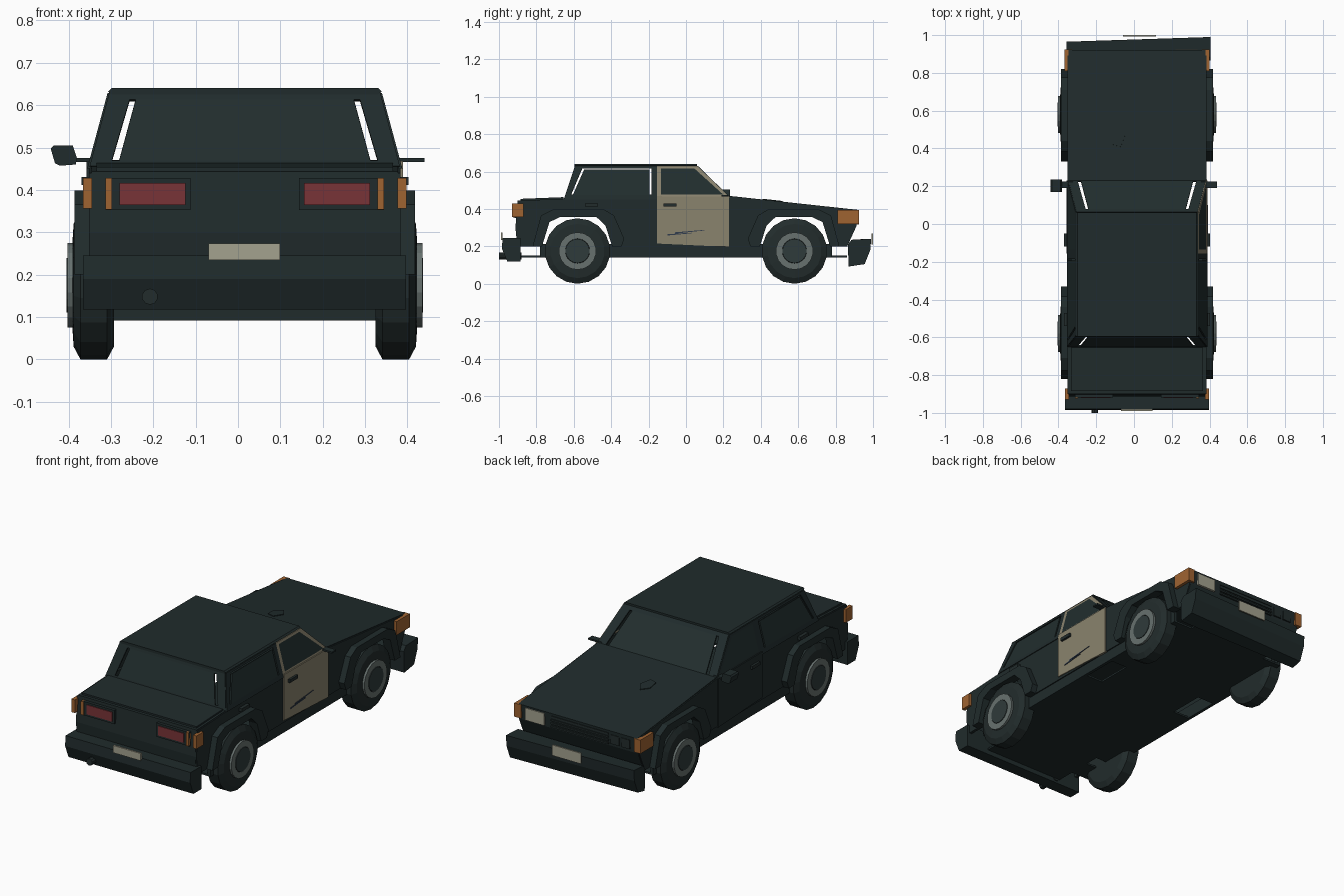
import bpy, bmesh, math
from mathutils import Vector

if "Cube" in bpy.data.objects:
    bpy.data.objects.remove(bpy.data.objects["Cube"])

C = 0.016          # centre line of the body
HALF = 0.368       # half width of the body


def material(name, r, g, b):
    m = bpy.data.materials.new(name)
    m.use_nodes = True
    m.diffuse_color = (r, g, b, 1)
    m.node_tree.nodes["Principled BSDF"].inputs["Base Color"].default_value = (r, g, b, 1)
    return m


BODY = material("dark_paint", .0145, .0245, .025)
GLASS = material("dark_glass", .0155, .027, .027)
TIRE = material("tire_rubber", .016, .025, .025)
HUB = material("hub_metal", .028, .043, .043)
RIM = material("rim_grey", .135, .165, .158)
BEIGE = material("beige_door_paint", .255, .228, .155)
PALE = material("pale_plate", .37, .36, .275)
AMBER = material("amber_lens", .345, .125, .031)
RED = material("red_lens", .19, .034, .038)
SCUFF = material("blue_scuff", .03, .045, .075)


def finish(name, bm, mat):
    bmesh.ops.recalc_face_normals(bm, faces=bm.faces)
    me = bpy.data.meshes.new(name)
    bm.to_mesh(me)
    bm.free()
    me.materials.append(mat)
    ob = bpy.data.objects.new(name, me)
    bpy.context.collection.objects.link(ob)
    return ob


def prism(name, pts, a, b, mat, axis="x"):
    """Extrude a profile (y,z) along x, or (x,z) along y, from a to b."""
    bm = bmesh.new()
    put = (lambda p, t: (t, p[0], p[1])) if axis == "x" else (lambda p, t: (p[0], t, p[1]))
    ends = [[bm.verts.new(put(p, t)) for p in pts] for t in (a, b)]
    for e in ends:
        bm.faces.new(e)
    for i in range(len(pts)):
        j = (i + 1) % len(pts)
        bm.faces.new((ends[0][i], ends[0][j], ends[1][j], ends[1][i]))
    return finish(name, bm, mat)


def box(name, x, y, z, mat):
    return prism(name, [(y[0], z[0]), (y[1], z[0]), (y[1], z[1]), (y[0], z[1])], x[0], x[1], mat)


def panel(name, outer, mat, inner=None):
    """Thin flat panel, with an opening where an inner loop is given."""
    bm = bmesh.new()
    o = [bm.verts.new(p) for p in outer]
    if inner:
        n = [bm.verts.new(p) for p in inner]
        for i in range(len(o)):
            j = (i + 1) % len(o)
            bm.faces.new((o[i], o[j], n[j], n[i]))
    else:
        bm.faces.new(o)
    ob = finish(name, bm, mat)
    mod = ob.modifiers.new("thickness", "SOLIDIFY")
    mod.thickness, mod.offset = .008, 0


def lathe(name, profile, x, side, y, z, mat, n=18):
    """Spin (offset, radius) points round a wheel axle."""
    bm = bmesh.new()
    rings = []
    for off, r in profile:
        rings.append([bm.verts.new((x + side * off, y + r * math.sin(2 * math.pi * k / n),
                                    z + r * math.cos(2 * math.pi * k / n))) for k in range(n)])
    for p, q in zip(rings, rings[1:]):
        for k in range(n):
            bm.faces.new((p[k], p[k - 1], q[k - 1], q[k]))
    bm.faces.new(rings[0])
    bm.faces.new(rings[-1])
    return finish(name, bm, mat)


def flip(pts):
    return [(-y, z) for y, z in pts]


# Wheel arch opening and flare outline, rear to front
arch = [(-.77, .2), (-.73, .33), (-.67, .358), (-.48, .358), (-.43, .31), (-.395, .2)]
flare = [(-.82, .2), (-.775, .365), (-.71, .398), (-.44, .398), (-.385, .365), (-.33, .24), (-.345, .2)]
wall = [(-.9, .2), (-.91, .3), (-.9, .44), (-.65, .452), (.235, .465), (.92, .392), (.91, .31), (.86, .2)]
wall += flip(arch) + arch[::-1]


def half_at(z):
    return HALF - (z - .45) * .27


for s, label in ((-1, "right"), (1, "left")):
    def X(d):
        return C + s * d

    def side(pts):
        return [(X(half_at(z)), y, z) for y, z in pts]

    # Lower sides, sills, outer floor pieces and doors
    door_mat = BEIGE if s > 0 else BODY
    prism(label + "_body_side", wall, X(.352), X(HALF), BODY)
    box(label + "_sill", (X(.345), X(.362)), (-.78, .78), (.14, .212), BODY)
    for n, y in (("rear", (-.78, -.66)), ("middle", (-.58, .05)), ("front", (.25, .78))):
        box(f"{label}_{n}_floor", (X(.245), X(.35)), y, (.14, .15), BODY)
    prism(label + "_front_door", [(-.155, .215), (-.155, .468), (.23, .466), (.23, .197)],
          X(.36), X(HALF + .006), door_mat)
    for y, n in ((-.12, "front"), (-.54, "rear")):
        box(f"{label}_{n}_door_handle", (X(.36), X(.386)), (y, y + .07), (.412, .43), TIRE)

    # Upper sides: front door frame and rear quarter
    hole = [(-.135, .475), (-.135, .615), (.045, .615), (.2, .475)]
    panel(label + "_front_window_frame",
          side([(-.155, .45), (-.155, .628), (.06, .628), (.235, .46)]), door_mat, side(hole))
    panel(label + "_front_window", side(hole), GLASS)
    panel(label + "_rear_window_frame",
          side([(-.65, .45), (-.59, .628), (-.155, .628), (-.155, .45)]), BODY,
          side([(-.615, .475), (-.555, .616), (-.185, .616), (-.185, .475)]))
    panel(label + "_rear_side_window",
          side([(-.605, .473), (-.545, .609), (-.194, .609), (-.194, .473)]), GLASS)

    # Flares and wheels
    for front in (False, True):
        n = label + ("_front" if front else "_rear")
        outline = flare + arch[::-1]
        prism(n + "_flare", flip(outline) if front else outline, X(.36), X(.402), BODY)
        hub = (X(0), s, .58 if front else -.58, .175)
        lathe(n + "_tire", [(.309, .10), (.309, .145), (.325, .175), (.388, .175),
                            (.404, .145), (.407, .1)], *hub, TIRE)
        lathe(n + "_rim", [(.4, .1), (.419, .1), (.419, .066), (.41, .066)], *hub, RIM)
        lathe(n + "_hub", [(.41, .066), (.421, .064), (.421, .02)], *hub, HUB)

    # Tail lamps and corner lamps
    box(label + "_tail_housing", (X(.128), X(.329)), (-.918, -.89), (.352, .428), BODY)
    box(label + "_tail_lamp", (X(.14), X(.296)), (-.922, -.9), (.364, .416), RED)
    box(label + "_tail_marker", (X(.313), X(.329)), (-.924, -.9), (.354, .428), AMBER)
    box(label + "_rear_corner_lamp", (X(.361), X(.382)), (-.93, -.87), (.356, .428), AMBER)
    box(label + "_front_corner_lamp", (X(.345), X(.385)), (.81, .925), (.32, .395), AMBER)

box("centre_floor", (C - .245, C + .245), (-.88, .86), (.14, .15), BODY)


# Windscreen and rear window, with narrow gaps beside the glass
def end_window(name, low, high):
    def loop(wl, zl, wh, zh):
        y = lambda z: low + (high - low) * (z - .455) / .173
        return [(C - wl, y(zl), zl), (C - wh, y(zh), zh), (C + wh, y(zh), zh), (C + wl, y(zl), zl)]
    panel(name + "_frame", loop(.366, .455, .32, .628), BODY, loop(.314, .468, .272, .612))
    panel(name + "_glass", loop(.297, .466, .257, .613), GLASS)


end_window("windscreen", .238, .06)
end_window("rear_window", -.648, -.59)

# Roof, hood, nose, trunk and tail
prism("roof", [(C - .31, .622), (C - .323, .632), (C - .315, .64), (C + .315, .64),
               (C + .323, .632), (C + .31, .622)], -.595, .06, BODY, "y")
L, R = C - .362, C + .362
prism("hood_and_nose", [(.23, .47), (.92, .395), (.912, .31), (.862, .2), (.85, .2),
                        (.897, .31), (.905, .38), (.23, .455)], L, R, BODY)
prism("trunk_and_tail", [(-.645, .455), (-.9, .444), (-.912, .3), (-.902, .2), (-.89, .2),
                         (-.897, .3), (-.887, .43), (-.645, .44)], L, R, BODY)
prism("trunk_lid", [(-.885, .44), (-.885, .454), (-.655, .463), (-.655, .44)], C - .35, C + .35, BODY)
panel("hood_dent", [(x, y, .495 - .109 * y) for x, y in
                    ((-.08, .515), (-.048, .467), (-.07, .408), (-.112, .42), (-.117, .48))], BODY)

# Bumpers, the front one knocked askew
prism("rear_bumper", [(-.885, .245), (-.98, .245), (-.985, .19), (-.955, .118), (-.885, .118)],
      C - .382, C + .381, BODY)
bumper = prism("front_bumper", [(.865, .21), (.885, .235), (.99, .24), (.985, .18), (.955, .105), (.87, .092)],
               C - .373, C + .39, BODY)
for v in bumper.data.vertices:
    if v.co.x < 0 and v.co.y > .9:
        v.co.y -= .025
box("rear_plate", (-.07, .099), (-.99, -.98), (.234, .274), PALE)
box("front_plate", (-.058, .117), (.992, 1), (.21, .268), PALE)
pipe = lathe("exhaust", [(-1, .019), (-.88, .019)], 0, 1, 0, 0, TIRE, 10)
for v in pipe.data.vertices:
    v.co = Vector((v.co.y - .208, v.co.x, v.co.z + .148))

# Nose details: one headlight left, one empty socket, grille slats
box("left_headlight", (.22, .335), (.89, .925), (.318, .385), PALE)
for i, x in enumerate((-.3, -.235)):
    box(f"empty_headlight_socket_{i + 1}", (x, x + .05), (.89, .921), (.325, .375), TIRE)
for i in range(4):
    z = .318 + i * .018
    box(f"grille_slat_{i + 1}", (-.17, .18), (.89, .922), (z, z + .009), TIRE)

# Door mirrors: one whole, one broken to a stub
box("left_mirror_stub", (C + .34, .44), (.19, .225), (.466, .475), BODY)
box("right_mirror_arm", (-.39, C - .34), (.19, .225), (.466, .475), BODY)
prism("right_mirror", [(-.442, .497), (-.432, .463), (-.42, .457), (-.383, .46), (-.38, .475),
                       (-.39, .505), (-.435, .505)], .17, .235, BODY, "y")

# Scuffs on the odd door
for i, (y0, z0, y1, z1) in enumerate(((-.1, .258, .03, .27), (-.06, .268, .1, .285))):
    prism(f"door_scuff_{i + 1}", [(y0, z0), (y1, z1), (y1, z1 + .003), (y0, z0 + .007)],
          C + .372, C + .377, SCUFF)
